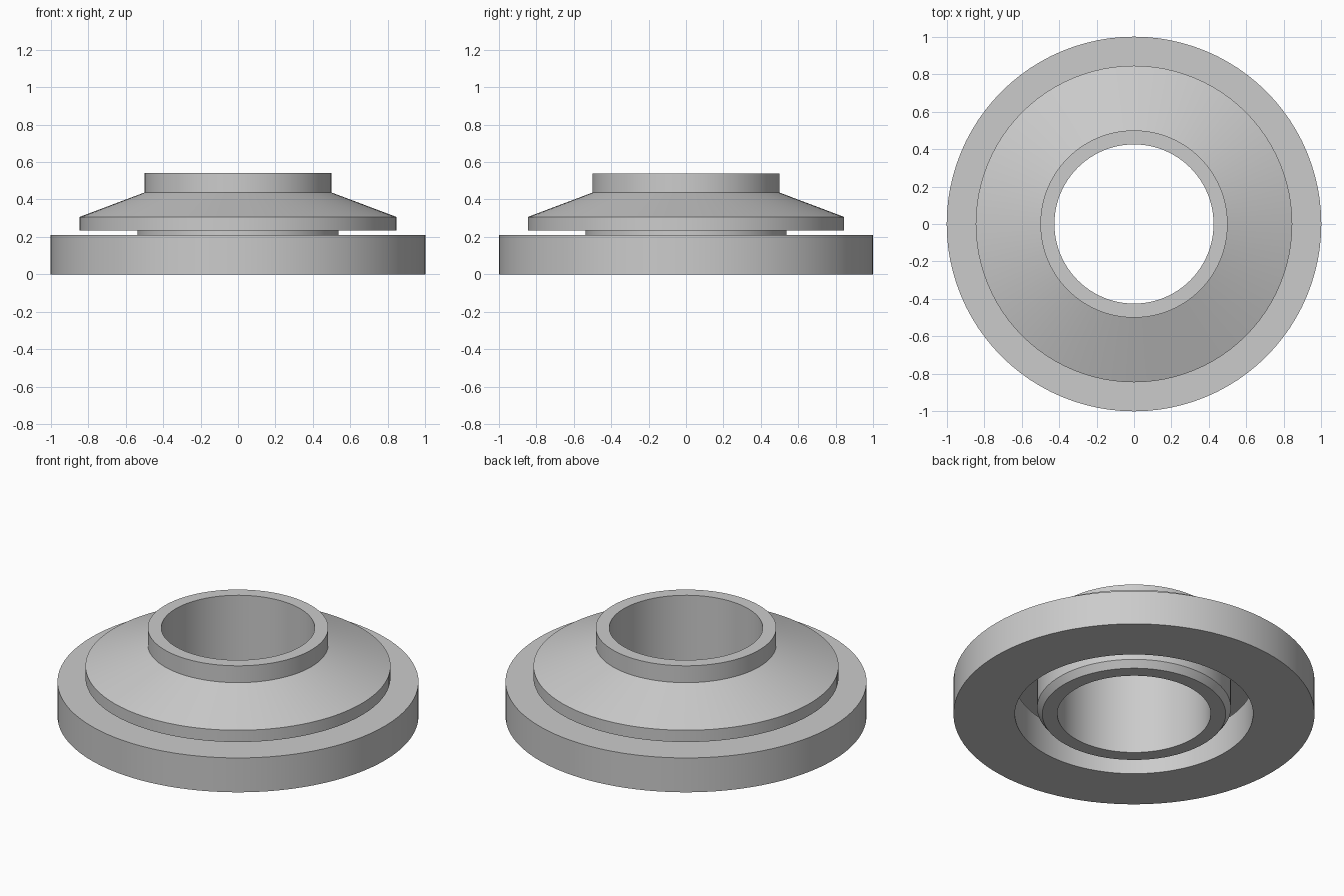
import bpy, bmesh, math

SEGMENTS = 96

cube = bpy.data.objects.get("Cube")
if cube:
    bpy.data.objects.remove(cube, do_unlink=True)

grey = bpy.data.materials.new("plain grey")
grey.use_nodes = True
colour = (0.6, 0.6, 0.6, 1)
grey.diffuse_color = colour
grey.node_tree.nodes["Principled BSDF"].inputs["Base Color"].default_value = colour


def lathe(name, profile):
    """Spin a closed (radius, height) outline around the z axis."""
    bm = bmesh.new()
    verts = [bm.verts.new((r, 0, z)) for r, z in profile]
    edges = [bm.edges.new((verts[i - 1], v)) for i, v in enumerate(verts)]
    bmesh.ops.spin(bm, geom=verts + edges, cent=(0, 0, 0), axis=(0, 0, 1),
                   angle=math.tau, steps=SEGMENTS, use_merge=True)
    bmesh.ops.remove_doubles(bm, verts=bm.verts, dist=0.0001)
    bmesh.ops.recalc_face_normals(bm, faces=bm.faces)
    mesh = bpy.data.meshes.new(name)
    bm.to_mesh(mesh)
    bm.free()
    mesh.materials.append(grey)
    obj = bpy.data.objects.new(name, mesh)
    bpy.context.collection.objects.link(obj)
    bpy.ops.object.select_all(action="DESELECT")
    obj.select_set(True)
    bpy.context.view_layer.objects.active = obj
    bpy.ops.object.shade_smooth_by_angle(angle=math.radians(15))
    return obj


# Flat outer ring with a wide bore
lathe("base_ring", [(0.66, 0), (1, 0), (1, 0.21), (0.66, 0.21)])

# Hollow sleeve with a sloping flange, running down through the ring
lathe("flanged_sleeve", [
    (0.425, 0), (0.508, 0), (0.537, 0.04), (0.537, 0.235),
    (0.845, 0.235), (0.845, 0.307), (0.5, 0.437),
    (0.5, 0.54), (0.425, 0.54),
])
